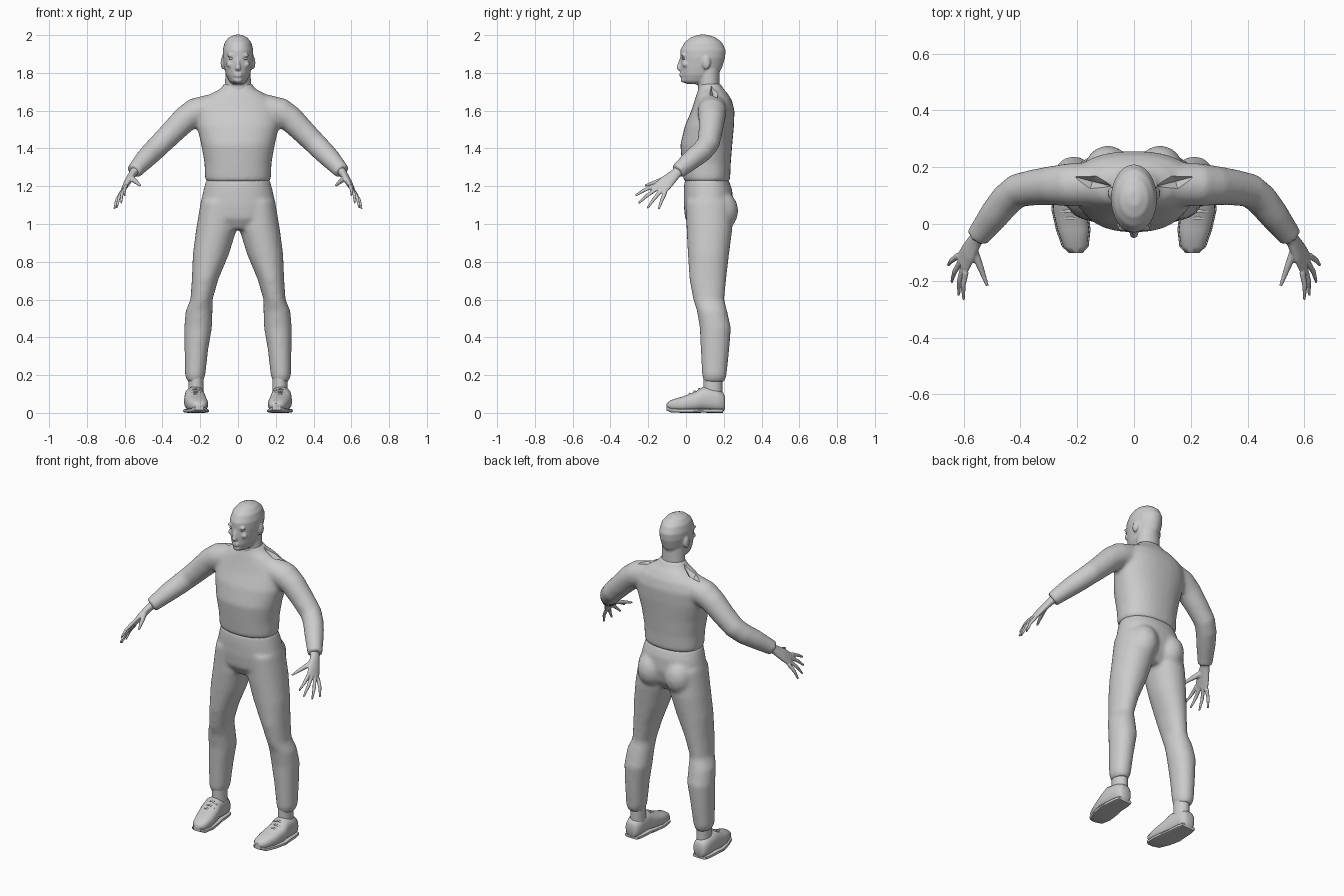
import bpy, bmesh, math
from mathutils import Vector, Matrix

cube = bpy.data.objects.get("Cube")
if cube:
    bpy.data.objects.remove(cube)

grey = bpy.data.materials.new("plain_grey")
grey.use_nodes = True
COLOUR = (0.6, 0.6, 0.6, 1)
grey.diffuse_color = COLOUR
grey.node_tree.nodes["Principled BSDF"].inputs["Base Color"].default_value = COLOUR


def loft(bm, rings, sides=24, power=1.0):
    """Skin a closed body over rings given as (centre, half axis, half axis)."""
    def bend(v):
        return math.copysign(abs(v) ** power, v)
    loops = []
    for c, u, v in rings:
        angles = [math.tau * i / sides for i in range(sides)]
        loops.append([bm.verts.new(Vector(c) + Vector(u) * bend(math.cos(a))
                                   + Vector(v) * bend(math.sin(a))) for a in angles])
    faces = [bm.faces.new(loops[0]), bm.faces.new(loops[-1])]
    for a, b in zip(loops, loops[1:]):
        for i in range(sides):
            j = (i + 1) % sides
            faces.append(bm.faces.new((a[i], a[j], b[j], b[i])))
    bmesh.ops.recalc_face_normals(bm, faces=faces)


def stack(bm, rows, power=1.0):
    """Loft upright rows of (z, x0, x1, y0, y1)."""
    loft(bm, [(((a + b) / 2, (c + d) / 2, z), ((b - a) / 2, 0, 0), (0, (d - c) / 2, 0))
              for z, a, b, c, d in rows], 32, power)


def tube(bm, points, sizes, side=(0, 1, 0), mirror=1, sides=16):
    """Loft along a path; sizes are (along side, across side)."""
    pts = [Vector((p[0] * mirror, p[1], p[2])) for p in points]
    side = Vector((side[0] * mirror, side[1], side[2]))
    rings = []
    for i, p in enumerate(pts):
        t = (pts[min(i + 1, len(pts) - 1)] - pts[max(i - 1, 0)]).normalized()
        u = (side - t * side.dot(t)).normalized()
        rings.append((p, u * sizes[i][0], t.cross(u) * sizes[i][1]))
    loft(bm, rings, sides)


def ball(bm, centre, radii):
    bmesh.ops.create_uvsphere(bm, u_segments=20, v_segments=12, radius=1,
                              matrix=Matrix.Translation(centre) @ Matrix.Diagonal((*radii, 1)))


def finish(bm, name, voxel=0, smooth=0, cutter=None, angle=50):
    """Turn the mesh into an object, optionally fused, softened and cut."""
    mesh = bpy.data.meshes.new(name)
    bm.to_mesh(mesh)
    bm.free()
    obj = bpy.data.objects.new(name, mesh)
    bpy.context.collection.objects.link(obj)
    mesh.materials.append(grey)
    bpy.ops.object.select_all(action='DESELECT')
    obj.select_set(True)
    bpy.context.view_layer.objects.active = obj
    if voxel:
        m = obj.modifiers.new("fuse", 'REMESH')
        m.mode, m.voxel_size = 'VOXEL', voxel
    if smooth:
        m = obj.modifiers.new("soften", 'SMOOTH')
        m.factor, m.iterations = 0.5, smooth
    if cutter:
        m = obj.modifiers.new("recess", 'BOOLEAN')
        m.operation, m.object, m.solver = 'DIFFERENCE', cutter, 'EXACT'
    for m in list(obj.modifiers):
        bpy.ops.object.modifier_apply(modifier=m.name)
    bpy.ops.object.shade_smooth_by_angle(angle=math.radians(angle))
    return obj


# Shoulder recess cutter: diamond pits with a pointed floor
bm = bmesh.new()
for s in (1, -1):
    diamond = [(.08, .134), (.155, .12), (.218, .169), (.134, .176)]
    rim = [Vector((s * x, y, 1.7 - .35 * (x - .13))) for x, y in diamond]
    low = [bm.verts.new(p) for p in rim]
    high = [bm.verts.new(p + Vector((0, 0, .1))) for p in rim]
    apex = bm.verts.new((s * .147, .15, 1.65))
    bm.faces.new(high)
    for i in range(4):
        j = (i + 1) % 4
        bm.faces.new((low[i], low[j], high[j], high[i]))
        bm.faces.new((low[j], low[i], apex))
bmesh.ops.recalc_face_normals(bm, faces=bm.faces)
pits = finish(bm, "shoulder_recess_cutter")
pits.hide_render = True

# Sweater: torso and both sleeves fused
bm = bmesh.new()
torso = [(1.222, .165, -.008, .228), (1.24, .175, -.014, .234), (1.32, .177, -.022, .237),
         (1.42, .195, -.03, .245), (1.52, .218, -.006, .254), (1.6, .218, .028, .257),
         (1.655, .19, .046, .243), (1.695, .135, .058, .218), (1.715, .092, .066, .198),
         (1.745, .073, .07, .183)]
stack(bm, [(z, -x, x, a, b) for z, x, a, b in torso], .88)
arm = [(.14, .14, 1.61), (.23, .138, 1.59), (.28, .136, 1.555), (.345, .13, 1.49),
       (.41, .118, 1.425), (.45, .085, 1.385), (.49, .035, 1.345), (.538, -.028, 1.292),
       (.552, -.046, 1.277)]
arm_r = [.078, .076, .07, .064, .06, .058, .054, .044, .043]
for s in (1, -1):
    tube(bm, arm, [(r, r) for r in arm_r], mirror=s, sides=24)
finish(bm, "sweater", .011, 7, pits, 40)
bpy.data.objects.remove(pits)

# Trousers: hips, buttocks and both legs fused
bm = bmesh.new()
hips = [(1.235, .168, -.008, .226), (1.18, .183, -.012, .245), (1.1, .2, -.012, .25),
        (1.03, .195, -.005, .235), (.97, .1, .03, .2)]
stack(bm, [(z, -x, x, a, b) for z, x, a, b in hips], .9)
leg = [(1.12, .012, .197, 0, .24), (.97, .008, .222, .003, .245), (.84, .048, .239, .01, .228),
       (.71, .103, .244, .018, .213), (.6, .135, .252, .038, .202), (.54, .135, .277, .058, .218),
       (.45, .138, .285, .073, .238), (.335, .158, .283, .078, .229), (.2, .173, .281, .085, .215),
       (.165, .185, .268, .093, .205)]
for s in (1, -1):
    stack(bm, [(z, s * a, s * b, c, d) for z, a, b, c, d in leg], .95)
    ball(bm, (s * .092, .185, 1.07), (.085, .092, .105))
finish(bm, "trousers", .011, 7)

# Head: skull with nose, brow, cheeks, lips, ears and neck fused
bm = bmesh.new()
skull = [(1.74, .026, .005, .1), (1.755, .046, -.019, .14), (1.79, .064, -.027, .17),
         (1.83, .073, -.03, .192), (1.88, .081, -.03, .207), (1.92, .081, -.03, .21),
         (1.96, .071, -.009, .192), (1.987, .05, .024, .158), (2.002, .02, .065, .115)]
stack(bm, [(z, -x, x, a, b) for z, x, a, b in skull])
stack(bm, [(1.68, -.075, .075, .065, .185), (1.74, -.069, .069, .064, .178),
           (1.82, -.066, .066, .06, .178)])
tube(bm, [(0, -.02, 1.885), (0, -.033, 1.85), (0, -.038, 1.823), (0, -.032, 1.815)],
     [(.008, .007), (.011, .009), (.013, .016), (.008, .012)], sides=12)
for z in (1.796, 1.784):
    ball(bm, (0, -.026, z), (.023, .009, .006))
ball(bm, (0, -.014, 1.762), (.024, .014, .014))
for s in (1, -1):
    ball(bm, (s * .036, -.016, 1.893), (.026, .01, .007))
    ball(bm, (s * .042, -.004, 1.845), (.02, .015, .016))
    ball(bm, (s * .08, .108, 1.853), (.012, .022, .036))
finish(bm, "head", .006, 3)

for s, side in ((1, "left"), (-1, "right")):
    # Eye
    bm = bmesh.new()
    ball(bm, (s * .035, -.012, 1.876), (.014, .01, .007))
    finish(bm, side + "_eye")

    # Hand: palm, four fingers and thumb fused
    bm = bmesh.new()
    broad = Vector((.33, .8, -.47)).normalized()
    knuckle = Vector((.605, -.14, 1.185))
    tube(bm, [(.535, -.025, 1.296), (.558, -.056, 1.265), (.583, -.1, 1.225), knuckle],
         [(.03, .026), (.029, .021), (.04, .018), (.044, .012)], broad, s)
    tips = [(.6, -.268, 1.15), (.618, -.252, 1.11), (.643, -.205, 1.083), (.655, -.145, 1.078)]
    for i, tip in enumerate(tips):
        base = knuckle + broad * (-.036 + .024 * i)
        middle = base.lerp(Vector(tip), .5) + Vector((.006, 0, .004))
        tube(bm, [base, middle, tip], [(.012, .011), (.01, .009), (.006, .005)], broad, s, 10)
    tube(bm, [(.566, -.09, 1.245), (.542, -.15, 1.225), (.517, -.218, 1.203)],
         [(.018, .016), (.013, .012), (.006, .006)], broad, s, 10)
    finish(bm, side + "_hand", .0045, 2)

    # Ankle
    bm = bmesh.new()
    stack(bm, [(z, s * .222 - .04, s * .222 + .04, .092, .192) for z in (.08, .21)])
    finish(bm, side + "_ankle")

    # Shoe: upper lofted from toe to heel
    bm = bmesh.new()
    upper = [(-.103, .205, .018, .025, .05), (-.08, .207, .042, .014, .068),
             (-.02, .214, .056, .006, .086), (.05, .226, .06, .01, .112),
             (.09, .229, .054, .012, .138), (.16, .229, .049, .008, .125),
             (.197, .229, .04, .006, .108), (.206, .229, .028, .02, .085)]
    loft(bm, [((s * x, y, (a + b) / 2), (r, 0, 0), (0, 0, (b - a) / 2))
              for y, x, r, a, b in upper], 24, .8)
    finish(bm, side + "_shoe")

    # Sole with raised toe and separate heel block
    bm = bmesh.new()
    for rows in (upper[:5], upper[4:7]):
        loft(bm, [((s * x, y, max(a, .011)), (r + .005, 0, 0), (0, 0, .011))
                  for y, x, r, a, b in rows], 16, .5)
    finish(bm, side + "_sole", angle=35)

    # Laces across the instep
    bm = bmesh.new()
    for y, z in ((.02, .1), (.045, .112), (.07, .126)):
        tube(bm, [(.19, y, z - .012), (.224, y, z + .002), (.258, y, z - .012)],
             [(.006, .005)] * 3, mirror=s, sides=8)
    finish(bm, side + "_laces")
